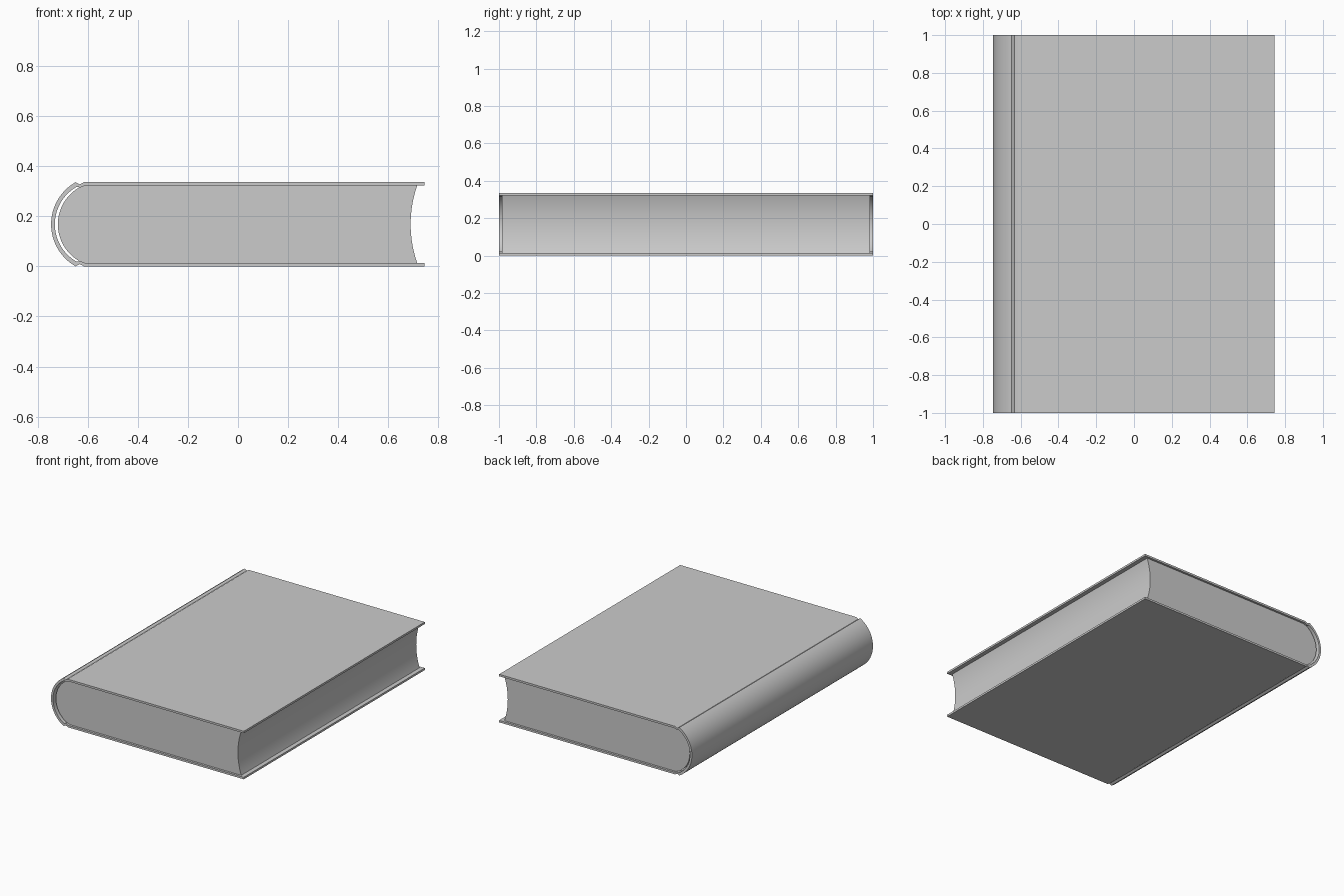
import bpy, bmesh, math

if "Cube" in bpy.data.objects:
    bpy.data.objects.remove(bpy.data.objects["Cube"])

MID = 0.168      # half the book thickness
BOARD = 0.014    # cover board thickness


def arc(x_end, half, x_mid, steps):
    """Points from top to bottom: ends at x_end, z = MID +/- half, middle at x_mid."""
    sag = abs(x_end - x_mid)
    radius = (half ** 2 + sag ** 2) / (2 * sag)
    side = 1 if x_mid > x_end else -1
    cx = x_mid - side * radius
    a = math.asin(half / radius)
    pts = []
    for i in range(steps + 1):
        t = a - 2 * a * i / steps
        pts.append((cx + side * radius * math.cos(t), MID + radius * math.sin(t)))
    return pts


def finish(name, bm):
    bmesh.ops.recalc_face_normals(bm, faces=bm.faces)
    mesh = bpy.data.meshes.new(name)
    bm.to_mesh(mesh)
    bm.free()
    obj = bpy.data.objects.new(name, mesh)
    bpy.context.collection.objects.link(obj)
    bpy.ops.object.select_all(action='DESELECT')
    obj.select_set(True)
    bpy.context.view_layer.objects.active = obj
    bpy.ops.object.shade_smooth_by_angle(angle=math.radians(25))
    return obj


def extrude_profile(name, polygons, y):
    """Make flat faces at -y and extrude the whole section to +y."""
    bm = bmesh.new()
    for poly in polygons:
        bm.faces.new([bm.verts.new((px, -y, pz)) for px, pz in poly])
    bmesh.ops.remove_doubles(bm, verts=bm.verts, dist=1e-5)
    faces = bm.faces[:]
    ret = bmesh.ops.extrude_face_region(bm, geom=faces, use_keep_orig=True)
    moved = [g for g in ret['geom'] if isinstance(g, bmesh.types.BMVert)]
    bmesh.ops.translate(bm, verts=moved, vec=(0, 2 * y, 0))
    return finish(name, bm)


def full_section(top, spine):
    """Top half, spine arc, then the top half mirrored to the bottom."""
    return top + spine + [(px, 2 * MID - pz) for px, pz in reversed(top)]


# Cover: two boards, hinge grooves and a rounded spine in one wrapped strip
outer = full_section([(0.745, 2 * MID), (-0.615, 2 * MID), (-0.632, 0.327)],
                     arc(-0.648, MID, -0.746, 32))
inner = full_section([(0.745, 2 * MID - BOARD), (-0.612, 2 * MID - BOARD), (-0.630, 0.314)],
                     arc(-0.643, 0.150, -0.731, 32))
strip = [(outer[i], outer[i + 1], inner[i + 1], inner[i]) for i in range(len(outer) - 1)]
extrude_profile("cover", strip, 1.0)

# Page block: rounded back, hollow fore edge
half = MID - BOARD
back = arc(-0.62, half, -0.719, 32)
fore = arc(0.715, half, 0.689, 24)
extrude_profile("page_block", [back + fore[::-1]], 0.985)
